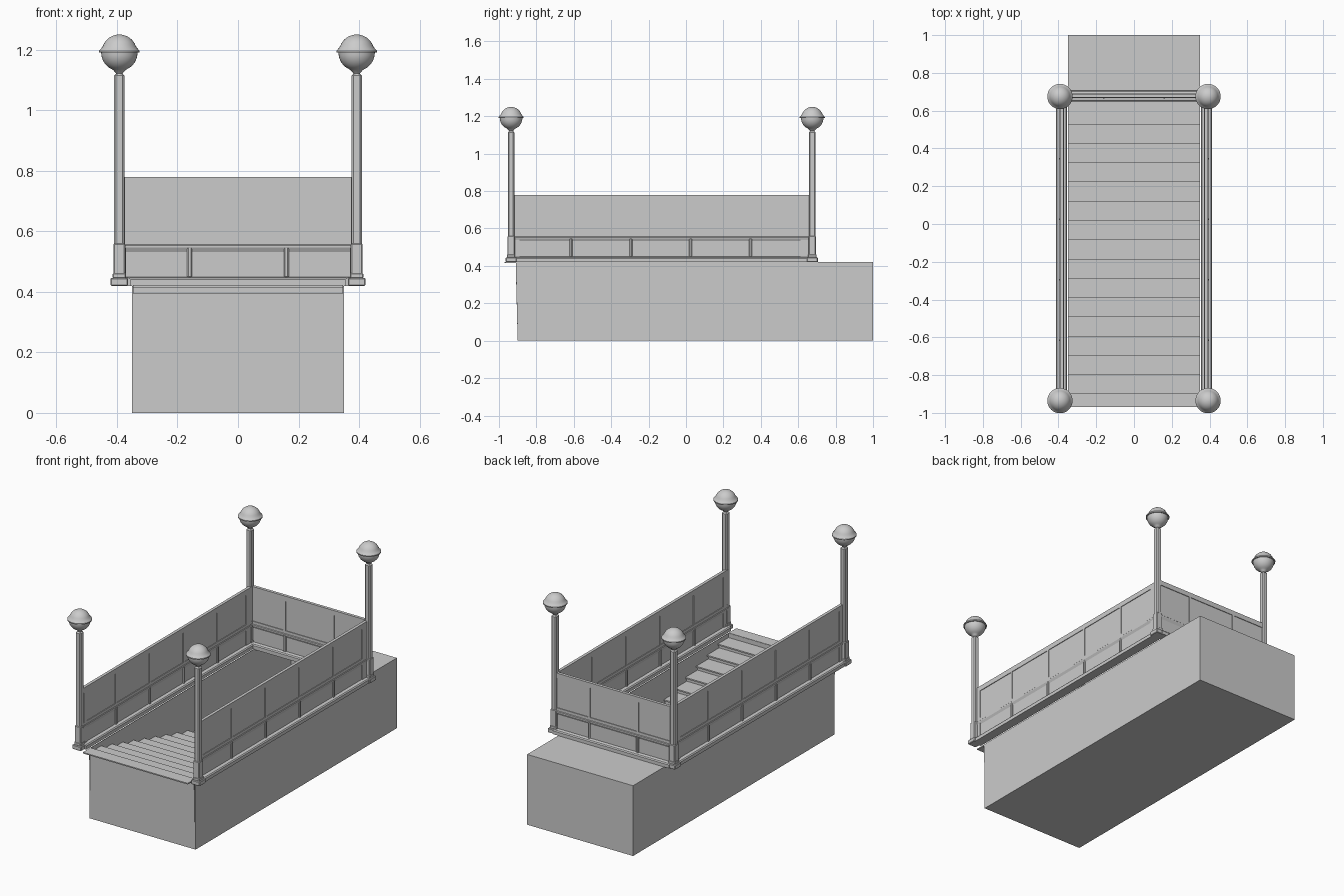
import bpy, bmesh, math
from mathutils import Vector

if "Cube" in bpy.data.objects:
    bpy.data.objects.remove(bpy.data.objects["Cube"])


def make(name, bm):
    bmesh.ops.recalc_face_normals(bm, faces=bm.faces)
    me = bpy.data.meshes.new(name)
    bm.to_mesh(me)
    bm.free()
    ob = bpy.data.objects.new(name, me)
    bpy.context.collection.objects.link(ob)
    return ob


def extrude(name, pts, put, a0, a1):
    """Extrude a closed 2D profile from a0 to a1; put maps (a, u, v) to xyz."""
    bm = bmesh.new()
    face = bm.faces.new([bm.verts.new(put(a0, u, v)) for u, v in pts])
    res = bmesh.ops.extrude_face_region(bm, geom=[face])
    shift = Vector(put(a1, 0, 0)) - Vector(put(a0, 0, 0))
    bmesh.ops.translate(bm, vec=shift,
                        verts=[g for g in res['geom'] if isinstance(g, bmesh.types.BMVert)])
    return make(name, bm)


def bar(name, a0, a1, b0, b1, z0, z1, put=lambda a, b, z: (a, b, z), bevel=0):
    ob = extrude(name, [(b0, z0), (b1, z0), (b1, z1), (b0, z1)], put, a0, a1)
    if bevel:
        m = ob.modifiers.new("bevel", 'BEVEL')
        m.width = bevel
        m.segments = 1
    return ob


def lathe(name, prof, loc, n=32):
    bm = bmesh.new()
    rings = [[bm.verts.new((loc[0] + r * math.cos(2 * math.pi * i / n),
                            loc[1] + r * math.sin(2 * math.pi * i / n), z))
              for i in range(n)] for r, z in prof]
    for p, q in zip(rings, rings[1:]):
        for i in range(n):
            bm.faces.new((p[i], p[(i + 1) % n], q[(i + 1) % n], q[i]))
    bm.faces.new(rings[0])
    bm.faces.new(rings[-1])
    ob = make(name, bm)
    bpy.ops.object.select_all(action='DESELECT')
    ob.select_set(True)
    bpy.context.view_layer.objects.active = ob
    bpy.ops.object.shade_smooth_by_angle(angle=math.radians(35))
    return ob


# stairwell pit: box whose top is closed only behind the fence
T = 0.003
bar("pit_floor", -0.35, 0.35, -0.9, 1.0, 0, T)
bar("pit_front", -0.35, 0.35, -0.9, -0.9 + T, 0, 0.42)
bar("pit_back", -0.35, 0.35, 1.0 - T, 1.0, 0, 0.42)
bar("pit_roof", -0.35, 0.35, 0.65, 1.0, 0.42 - T, 0.42)
for s in (-1, 1):
    bar("pit_side", s * 0.35, s * (0.35 - T), -0.9, 1.0, 0, 0.42)

# stairs with nosings, going down from the front
N, RUN, RISE = 15, 0.102, 0.0275
prof = [(-0.9, 0.003), (-0.9, 0.415), (-0.97, 0.415), (-0.97, 0.422)]
for i in range(N):
    y, z = -0.898 + i * RUN, 0.422 - i * RISE
    prof += [(y, z), (y, z - 0.008), (y - 0.012, z - 0.008), (y - 0.012, z - RISE)]
prof[-1] = (prof[-1][0], 0.003)
extrude("stairs", prof, lambda a, u, v: (a, u, v), -0.347, 0.347)

# fence cross-section: plinth, lower panel, ledge, recessed panel, top rail
half = [(.029, .42), (.029, .440), (.024, .446), (.005, .449), (.005, .532),
        (.012, .546), (.012, .553), (.009, .556), (.009, .573), (.005, .573),
        (.005, .75), (.009, .75), (.009, .78)]
section = half + [(-u, v) for u, v in reversed(half)]


def fence(name, put, a0, a1, p0, p1, stiles, ends):
    parts = [extrude(name, section, put, p0, p1)]
    for c in stiles:
        parts.append(bar(name + "_stile", c - .007, c + .007, -.009, .009, .556, .78, put))
        parts.append(bar(name + "_rib", c - .008, c + .008, -.013, .013, .446, .548, put, .004))
    for e0, e1 in ((a0, ends[0]), (ends[1], a1)):
        parts.append(bar(name + "_end", e0, e1, -.009, .009, .446, .78, put))
    return parts


# side fences, mirrored, and the back fence
for s in (-1, 1):
    fence("side_fence", lambda a, b, z: (s * (0.383 + b), a, z), -0.92, 0.66,
          -0.93, 0.675, [-0.615 + 0.32 * i for i in range(4)], (-0.89, 0.612))
fence("back_fence", lambda a, b, z: (a, 0.678 + b, z), -0.38, 0.38,
      -0.383, 0.383, (-0.16, 0.16), (-0.375, 0.375))

# lamp globe: lower bowl, rim, domed cap
globe = [(.013, 1.115), (.011, 1.122), (.02, 1.132)]
globe += [(.06 * math.sin(t), 1.19 - .06 * math.cos(t))
          for t in [math.radians(25 + 65 * i / 8) for i in range(9)]]
globe += [(.067, 1.19), (.067, 1.196), (.06, 1.204)]
globe += [(.058 * math.cos(t), 1.192 + .058 * math.sin(t))
          for t in [math.radians(20 + 68 * i / 8) for i in range(9)]]

# four corner lamp posts
for x in (-0.392, 0.392):
    for y in (-0.935, 0.675):
        def box(name, r, z0, z1, bev):
            bar(name, x - r, x + r, y - r, y + r, z0, z1, bevel=bev)
        box("post_plinth", .029, .42, .446, .003)
        box("post_foot", .022, .444, .462, .003)
        box("post_base", .020, .455, .56, .004)
        box("post_shaft", .017, .55, 1.12, .006)
        lathe("lamp_globe", globe, (x, y))
